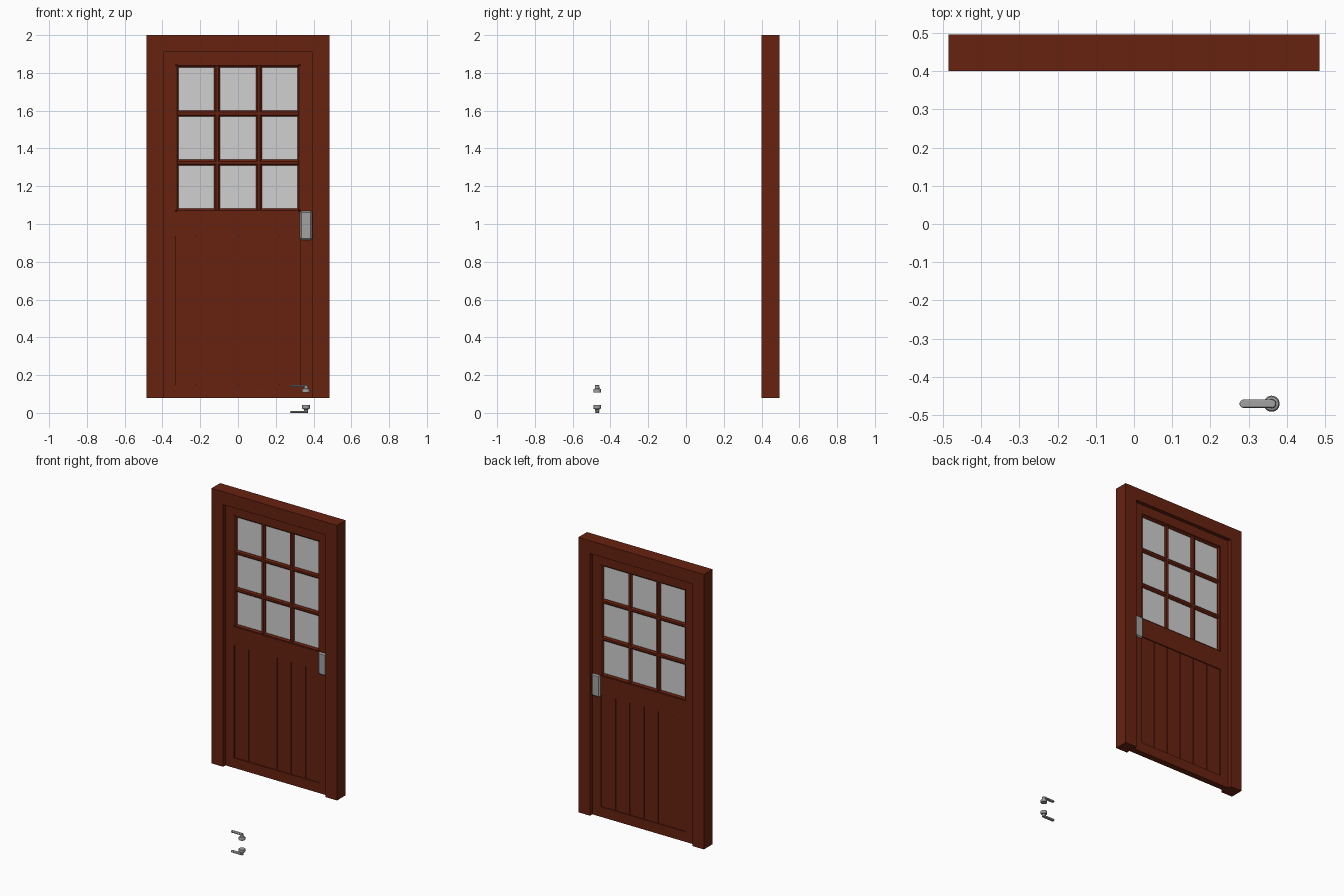
import bpy
import bmesh
from math import pi, cos, sin

if "Cube" in bpy.data.objects:
    bpy.data.objects.remove(bpy.data.objects["Cube"])


def material(name, rgb):
    mat = bpy.data.materials.new(name)
    mat.use_nodes = True
    mat.diffuse_color = (*rgb, 1)
    mat.node_tree.nodes["Principled BSDF"].inputs["Base Color"].default_value = (*rgb, 1)
    return mat


wood = material("red_brown_wood", (0.135, 0.016, 0.005))
glass = material("pale_glass", (0.63, 0.63, 0.63))
metal = material("grey_metal", (0.36, 0.36, 0.36))


def finish(name, bm, mat):
    bmesh.ops.recalc_face_normals(bm, faces=bm.faces)
    mesh = bpy.data.meshes.new(name)
    bm.to_mesh(mesh)
    bm.free()
    mesh.materials.append(mat)
    obj = bpy.data.objects.new(name, mesh)
    bpy.context.collection.objects.link(obj)
    return obj


def box(name, xs, ys, zs, mat, bevel=0):
    bm = bmesh.new()
    bmesh.ops.create_cube(bm, size=1)
    for v in bm.verts:
        v.co = [lo + (c + 0.5) * (hi - lo) for c, (lo, hi) in zip(v.co, (xs, ys, zs))]
    obj = finish(name, bm, mat)
    if bevel:
        mod = obj.modifiers.new("bevel", "BEVEL")
        mod.width, mod.segments = bevel, 1
    return obj


def prism(name, outline, axis, lo, hi, mat):
    """Extrude an outline along y (axis 1) or z (axis 2)."""
    bm = bmesh.new()
    place = (lambda a, b: (a, lo, b)) if axis == 1 else (lambda a, b: (a, b, lo))
    face = bm.faces.new([bm.verts.new(place(a, b)) for a, b in outline])
    grown = bmesh.ops.extrude_face_region(bm, geom=[face])["geom"]
    for v in grown:
        if isinstance(v, bmesh.types.BMVert):
            v.co[axis] = hi
    return finish(name, bm, mat)


BOTTOM, TOP = 0.08, 2.0
HALF, JAMB, STILE = 0.485, 0.395, 0.33
FRONT, BACK = 0.40, 0.495
DOOR = (0.426, 0.469)
MID = sum(DOOR) / 2
PANEL = (0.15, 0.935)
WINDOW = (1.065, 1.845)
HEAD = 1.91

# Surrounding frame: two jambs and a header in one arch
prism("door_frame", [(-HALF, BOTTOM), (-HALF, TOP), (HALF, TOP), (HALF, BOTTOM),
                     (JAMB, BOTTOM), (JAMB, HEAD), (-JAMB, HEAD), (-JAMB, BOTTOM)],
      1, FRONT, BACK, wood)

# Door leaf: stiles and rails
for side, s in (("right", -1), ("left", 1)):
    box(side + "_stile", sorted((s * STILE, s * JAMB)), DOOR, (BOTTOM, HEAD), wood)
for name, zs in (("bottom_rail", (BOTTOM, PANEL[0])),
                 ("middle_rail", (PANEL[1], WINDOW[0])),
                 ("top_rail", (WINDOW[1], HEAD))):
    box(name, (-STILE, STILE), DOOR, zs, wood)

# Lower panel: core with six narrow planks shown on both faces
box("panel_core", (-STILE, STILE), (MID - 0.01, MID + 0.01), PANEL, wood)
width = 2 * STILE / 6
for i in range(6):
    x = -STILE + i * width
    box(f"panel_plank_{i + 1}", (x + 0.002, x + width - 0.002),
        (DOOR[0] + 0.007, DOOR[1] - 0.007), PANEL, wood)

# Window: one sheet of glass behind chamfered glazing bars
box("window_glass", (-STILE, STILE), (MID - 0.006, MID + 0.006), WINDOW, glass)
BAR = 0.016
bar_y = (DOOR[0] + 0.003, DOOR[1] - 0.003)
for i in range(4):
    x = -STILE + i * 2 * STILE / 3
    z = WINDOW[0] + i * (WINDOW[1] - WINDOW[0]) / 3
    box(f"upright_bar_{i + 1}", (x - BAR, x + BAR), bar_y, WINDOW, wood, 0.009)
    box(f"cross_bar_{i + 1}", (-STILE, STILE), bar_y, (z - BAR, z + BAR), wood, 0.009)

# Lock plates on both faces
box("front_lock_plate", (0.328, 0.392), (DOOR[0] - 0.014, DOOR[0] + 0.002),
    (0.915, 1.07), metal, 0.011)
box("back_lock_plate", (0.328, 0.392), (DOOR[1] - 0.002, DOOR[1] + 0.014),
    (0.915, 1.07), metal, 0.011)

# Pair of loose lever handles, mirrored in height
HX, HY, HZ = 0.36, -0.47, 0.074


def turned(name, profile, s):
    """Turn a (radius, height) profile about the handle axis."""
    bm = bmesh.new()
    n = 24
    rings = [[bm.verts.new((HX + r * cos(2 * pi * k / n), HY + r * sin(2 * pi * k / n),
                            HZ + s * h)) for k in range(n)] for r, h in profile]
    for a, b in zip(rings, rings[1:]):
        for k in range(n):
            bm.faces.new((a[k], a[(k + 1) % n], b[(k + 1) % n], b[k]))
    bm.faces.new(rings[0])
    bm.faces.new(rings[-1])
    return finish(name, bm, metal)


smooth = []
for label, s in (("upper", 1), ("lower", -1)):
    smooth.append(turned(label + "_handle_neck",
                         [(0.021, 0.033), (0.021, 0.048), (0.018, 0.053),
                          (0.012, 0.055), (0.010, 0.067)], s))
    arc = [k * pi / 12 for k in range(13)]
    outline = [(HX + 0.011 * sin(a), HY - 0.011 * cos(a)) for a in arc]
    outline += [(0.287 - 0.011 * sin(a), HY + 0.011 * cos(a)) for a in arc]
    lever = prism(label + "_handle_lever", outline, 2, HZ + s * 0.064, HZ + s * 0.074, metal)
    mod = lever.modifiers.new("bevel", "BEVEL")
    mod.width, mod.segments = 0.003, 2
    smooth.append(lever)

bpy.ops.object.select_all(action="DESELECT")
for obj in smooth:
    obj.select_set(True)
bpy.context.view_layer.objects.active = smooth[0]
bpy.ops.object.shade_smooth_by_angle()
